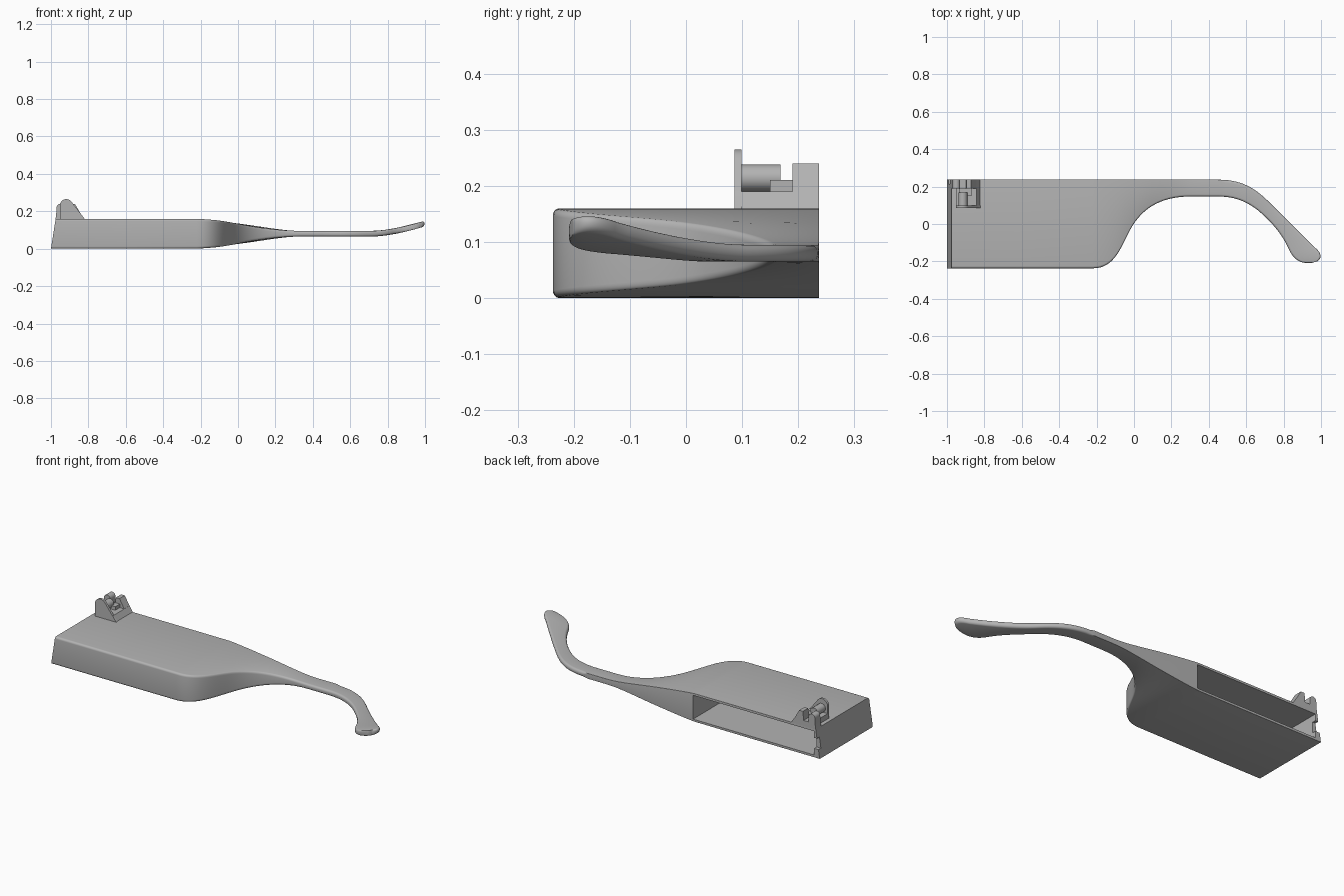
import bpy, bmesh, math
from mathutils import Vector
from mathutils.geometry import interpolate_bezier

cube = bpy.data.objects.get("Cube")
if cube:
    bpy.data.objects.remove(cube, do_unlink=True)

grey = bpy.data.materials.new("plain grey")
grey.use_nodes = True
grey.diffuse_color = (0.45, 0.45, 0.45, 1)
grey.node_tree.nodes["Principled BSDF"].inputs["Base Color"].default_value = (0.45, 0.45, 0.45, 1)


def make_object(name, bm):
    bmesh.ops.recalc_face_normals(bm, faces=bm.faces[:])
    mesh = bpy.data.meshes.new(name)
    bm.to_mesh(mesh)
    bm.free()
    mesh.materials.append(grey)
    obj = bpy.data.objects.new(name, mesh)
    bpy.context.collection.objects.link(obj)
    return obj


def activate(obj):
    bpy.ops.object.select_all(action='DESELECT')
    obj.select_set(True)
    bpy.context.view_layer.objects.active = obj


def smooth(obj):
    activate(obj)
    bpy.ops.object.shade_smooth_by_angle(angle=math.radians(35))


def prism(name, profile, y0, y1):
    """Extrude an x-z profile along y."""
    bm = bmesh.new()
    face = bm.faces.new([bm.verts.new((x, y0, z)) for x, z in profile])
    ext = bmesh.ops.extrude_face_region(bm, geom=[face])
    moved = [v for v in ext["geom"] if isinstance(v, bmesh.types.BMVert)]
    bmesh.ops.translate(bm, verts=moved, vec=(0, y1 - y0, 0))
    return make_object(name, bm)


def block(name, x0, x1, y0, y1, z0, z1):
    return prism(name, [(x0, z0), (x1, z0), (x1, z1), (x0, z1)], y0, y1)


def arc(cx, cz, r, start, end, n=12):
    angles = [math.radians(start + (end - start) * i / n) for i in range(n + 1)]
    return [(cx + r * math.cos(a), cz + r * math.sin(a)) for a in angles]


def cut(obj, cutter):
    activate(obj)
    mod = obj.modifiers.new("cut", 'BOOLEAN')
    mod.operation, mod.solver, mod.object = 'DIFFERENCE', 'EXACT', cutter
    bpy.ops.object.modifier_apply(modifier=mod.name)
    bpy.data.objects.remove(cutter, do_unlink=True)


# Temple arm: paired bezier edges, back and front, lofted together
def line(x0, y0, x1, y1):
    a, b = Vector((x0, y0)), Vector((x1, y1))
    return [a, a.lerp(b, 1 / 3), a.lerp(b, 2 / 3), b]


def curve(*pts):
    return [Vector(p) for p in pts]


B, F = 0.237, 0.147
segments = [
    (line(-1, B, -.22, B), line(-1, -B, -.22, -B), 2),
    (line(-.22, B, -.02, B), curve((-.22, -B), (-.1, -B), (-.07, -.12), (-.02, -.03)), 16),
    (line(-.02, B, .3, B), curve((-.02, -.03), (.04, .08), (.14, F), (.3, F)), 16),
    (line(.3, B, .45, B), line(.3, F, .45, F), 4),
    (curve((.45, B), (.58, B), (.65, .19), (.73, .11)),
     curve((.45, F), (.54, F), (.6, .12), (.66, .075)), 14),
    (line(.73, .11, .96, -.12), curve((.66, .075), (.75, 0), (.8, -.07), (.83, -.14)), 14),
    (curve((.96, -.12), (1, -.15), (1.01, -.18), (.98, -.2)),
     curve((.83, -.14), (.85, -.18), (.88, -.215), (.95, -.208)), 14),
]
stations = []
for back, front, n in segments:
    pairs = list(zip(interpolate_bezier(*back, n + 1), interpolate_bezier(*front, n + 1)))
    stations += pairs if not stations else pairs[1:]


def ease(x, a, b):
    t = min(max((x - a) / (b - a), 0), 1)
    return t * t * (3 - 2 * t)


def section(back, front):
    """Rounded rectangle spanning the two edge points."""
    width = (front - back).length
    across = (front - back) / width
    mid = (back.x + front.x) / 2
    half = 0.08 - 0.065 * ease(mid, -.26, .34)
    rf = min(0.012, width / 2.1)
    rb = min(0.0135 if mid > .45 else 0.001, width / 2.1)
    corners = [(rb, half - rb, rb, 90), (rb, rb - half, rb, 180),
               (width - rf, rf - half, rf, 270), (width - rf, half - rf, rf, 0)]
    pts = []
    for u, h, r, start in corners:
        for du, dh in arc(u, h, r, start + (90 if start == 90 else 0),
                          start + (0 if start == 90 else 90), 5)[::-1 if start == 90 else 1]:
            pts.append((du, dh))
    # first corner turns from the top to the back
    pts[:6] = arc(rb, half - rb, rb, 90, 180, 5)
    pts[6:12] = arc(rb, rb - half, rb, 180, 270, 5)
    out = []
    for u, h in pts:
        p = back + across * u
        lift = 0.055 * max((p.x - .72) / .28, 0) ** 1.6
        slant = 0.025 * (h + .08) / .16 if p.x < -.99 else 0
        out.append((p.x + slant, p.y, 0.08 + h + lift))
    return out


bm = bmesh.new()
rings = [[bm.verts.new(p) for p in section(b, f)] for b, f in stations]
for r0, r1 in zip(rings, rings[1:]):
    for i in range(len(r0)):
        j = (i + 1) % len(r0)
        bm.faces.new((r0[i], r0[j], r1[j], r1[i]))
bm.faces.new(rings[0])
bm.faces.new(rings[-1])
arm = make_object("temple_arm", bm)

# Hollow compartment open to the back, with a notch in its end wall
cut(arm, block("cavity_cutter", -.965, -.21, -.222, .4, .013, .147))
cut(arm, block("notch_cutter", -1.1, -.94, .215, .4, .05, .11))
smooth(arm)

# Hinge base, sloping at the end
prism("hinge_base", [(-.976, .155), (-.82, .155), (-.842, .19), (-.971, .19)], .19, B)
prism("hinge_floor", [(-.953, .155), (-.82, .155), (-.842, .19), (-.953, .19)], .086, .19)

# Rounded front plate
smooth(prism("hinge_plate", [(-.953, .16), (-.82, .16)] + arc(-.918, .23, .035, 32, 180), .086, .099))

# Barrel and its saddle
smooth(prism("hinge_barrel", arc(-.915, .214, .024, 0, 345, 23), .099, .168))
block("barrel_saddle", -.935, -.87, .15, .19, .185, .21)

# Rear lugs on either side of the pin slot
smooth(prism("rear_lug_outer", [(-.972, .185), (-.93, .185)] + arc(-.95, .22, .02, 0, 180), .19, B))
prism("rear_lug_inner", [(-.9, .185), (-.84, .185), (-.872, .24), (-.895, .24)], .19, B)
